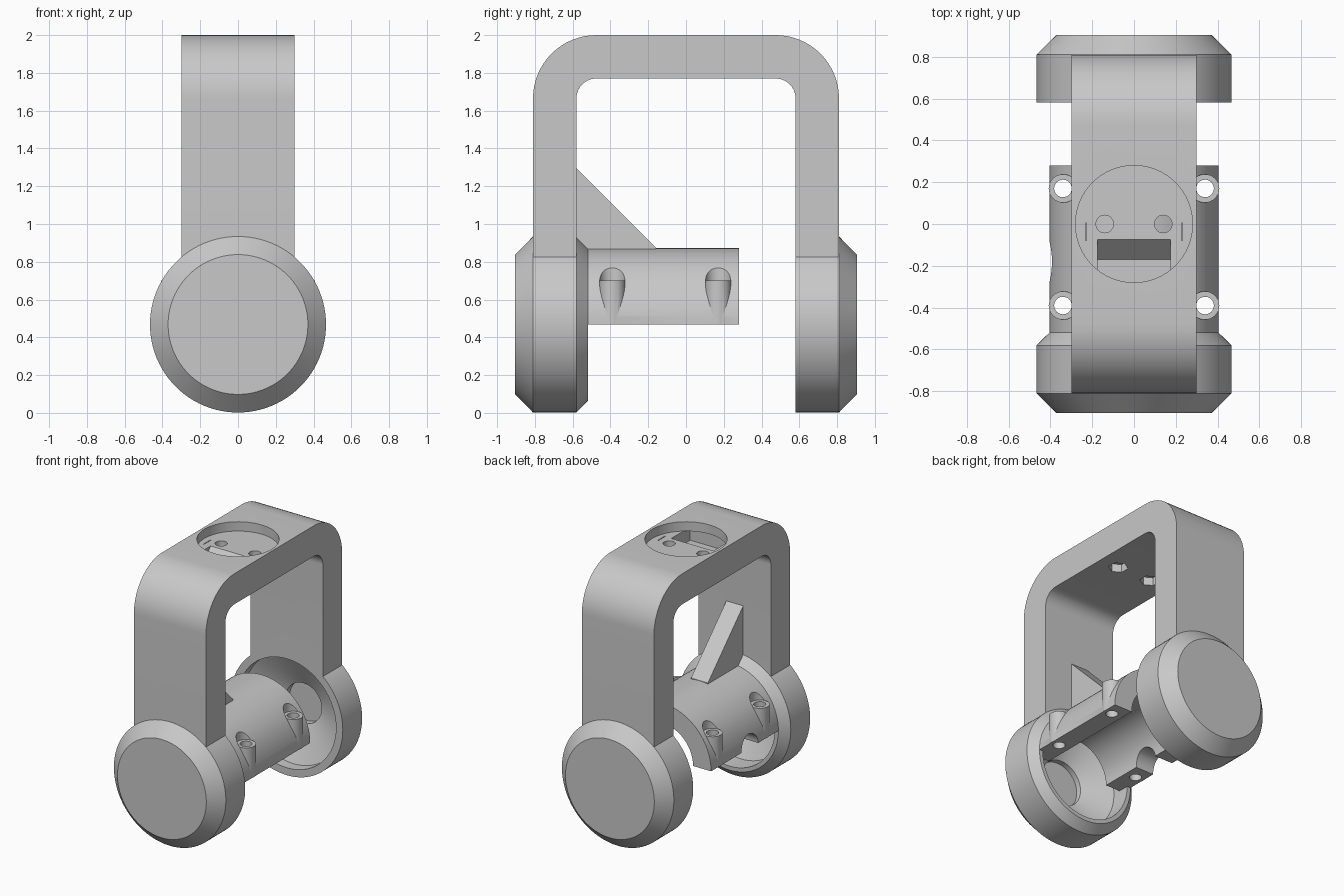
import bpy, bmesh, math
from mathutils import Matrix, Vector

cube = bpy.data.objects.get("Cube")
if cube:
    bpy.data.objects.remove(cube, do_unlink=True)

grey = bpy.data.materials.new("plain grey")
grey.use_nodes = True
COLOUR = (0.58, 0.58, 0.58, 1)
grey.diffuse_color = COLOUR
grey.node_tree.nodes["Principled BSDF"].inputs["Base Color"].default_value = COLOUR

AXIS_Z = 0.468   # height of the horizontal axis of cups and clamp


def finish(name, bm):
    bmesh.ops.recalc_face_normals(bm, faces=bm.faces)
    me = bpy.data.meshes.new(name)
    bm.to_mesh(me)
    bm.free()
    me.materials.append(grey)
    ob = bpy.data.objects.new(name, me)
    bpy.context.collection.objects.link(ob)
    return ob


def prism(name, yz, x0, x1):
    """Extrude a (y, z) outline along x."""
    bm = bmesh.new()
    face = bm.faces.new([bm.verts.new((x0, y, z)) for y, z in yz])
    ext = bmesh.ops.extrude_face_region(bm, geom=[face])["geom"]
    moved = [v for v in ext if isinstance(v, bmesh.types.BMVert)]
    bmesh.ops.translate(bm, verts=moved, vec=(x1 - x0, 0, 0))
    return finish(name, bm)


def box(name, x0, x1, y0, y1, z0, z1):
    return prism(name, [(y0, z0), (y1, z0), (y1, z1), (y0, z1)], x0, x1)


def lathe(name, profile, n=96):
    """Solid of revolution round the y axis from (radius, y) points."""
    bm = bmesh.new()
    rings = []
    for r, y in profile:
        rings.append([bm.verts.new((r * math.sin(2 * math.pi * i / n), y,
                                    AXIS_Z + r * math.cos(2 * math.pi * i / n)))
                      for i in range(n)])
    for a, b in zip(rings, rings[1:]):
        for i in range(n):
            j = (i + 1) % n
            bm.faces.new((a[i], a[j], b[j], b[i]))
    bm.faces.new(rings[0])
    bm.faces.new(rings[-1])
    return finish(name, bm)


def rod(name, r, start, end, n=32):
    """Cylinder between two points."""
    a, b = Vector(start), Vector(end)
    turn = (b - a).to_track_quat("Z", "Y").to_matrix().to_4x4()
    bm = bmesh.new()
    bmesh.ops.create_cone(bm, cap_ends=True, segments=n, radius1=r, radius2=r,
                          depth=(b - a).length,
                          matrix=Matrix.Translation((a + b) / 2) @ turn)
    return finish(name, bm)


def combine(target, other, operation="DIFFERENCE"):
    mod = target.modifiers.new("cut", "BOOLEAN")
    mod.operation = operation
    mod.solver = "EXACT"
    mod.object = other
    bpy.context.view_layer.objects.active = target
    bpy.ops.object.modifier_apply(modifier=mod.name)
    bpy.data.objects.remove(other, do_unlink=True)


def arc(cy, cz, r, a0, a1, n=16):
    return [(cy + r * math.cos(math.radians(a0 + (a1 - a0) * i / n)),
             cz + r * math.sin(math.radians(a0 + (a1 - a0) * i / n)))
            for i in range(n + 1)]


# Arched handle: outer and inner rounded outlines share corner centres
CY, CZ, LEG = 0.475, 1.665, 0.70
outline = [(0.81, LEG)] + arc(CY, CZ, 0.335, 0, 90) + arc(-CY, CZ, 0.335, 90, 180)
outline += [(-0.81, LEG), (-0.58, LEG)]
outline += arc(-CY, CZ, 0.105, 180, 90) + arc(CY, CZ, 0.105, 90, 0) + [(0.58, LEG)]
handle = prism("arched_handle", outline, -0.30, 0.30)

# Round recess on top, with a slot that slopes down and runs on under the rim
combine(handle, rod("recess", 0.28, (0, 0, 1.93), (0, 0, 2.1), 64))
combine(handle, prism("slot", [(-0.075, 1.95), (-0.075, 1.93), (-0.17, 1.83),
                               (-0.30, 1.83), (-0.30, 1.93), (-0.21, 1.93),
                               (-0.21, 1.95)], -0.175, 0.175))
for s in (-1, 1):
    combine(handle, box("slit", s * 0.23 - 0.003, s * 0.23 + 0.003,
                        -0.08, 0.005, 1.88, 1.95))
    # Screw holes with hexagonal nut pockets underneath
    combine(handle, rod("screw", 0.042, (s * 0.14, 0, 1.7), (s * 0.14, 0, 2.1)))
    combine(handle, rod("nut", 0.068, (s * 0.14, 0, 1.7), (s * 0.14, 0, 1.83), 6))

# Cups, with hollows facing each other
front_cup = lathe("front_cup", [(0.37, -0.905), (0.466, -0.81),
                                (0.466, -0.58), (0.405, -0.52)])
back_cup = lathe("back_cup", [(0.37, 0.905), (0.466, 0.81), (0.466, 0.58)])
FRONT_HOLLOW = [(0.375, -0.45), (0.375, -0.66), (0.17, -0.77), (0.17, -0.81)]
BACK_HOLLOW = [(0.41, 0.5), (0.41, 0.66), (0.15, 0.78), (0.15, 0.83)]
for cup, hollow in ((front_cup, FRONT_HOLLOW), (back_cup, BACK_HOLLOW)):
    combine(cup, lathe("hollow", hollow))
    combine(handle, lathe("hollow", hollow))

# Half-round clamp shell with upright screw bosses
clamp = lathe("clamp_shell", [(0.405, -0.60), (0.405, 0.28)])
combine(clamp, lathe("bore", [(0.255, -1), (0.255, 1)]))
combine(clamp, box("lower_half", -1, 1, -1, 1, -1, AXIS_Z))
for x in (-0.34, 0.34):
    for y in (-0.39, 0.17):
        combine(clamp, rod("boss", 0.068, (x, y, AXIS_Z), (x, y, 0.70)), "UNION")
        combine(clamp, rod("screw_head", 0.068, (x, y, 0.70), (x, y, 1)))
        combine(clamp, rod("screw", 0.042, (x, y, 0.3), (x, y, 0.9)))
# Cable notch through one side wall
combine(clamp, rod("notch", 0.10, (-0.6, -0.18, AXIS_Z), (-0.1, -0.18, AXIS_Z)))

# Triangular brace between handle and clamp
brace = prism("brace", [(-0.60, 0.80), (-0.60, 1.31), (-0.58, 1.295),
                        (-0.16, 0.875), (-0.16, 0.80)], -0.07, 0.07)

for ob in (handle, front_cup, back_cup, clamp, brace):
    bpy.ops.object.select_all(action="DESELECT")
    ob.select_set(True)
    bpy.context.view_layer.objects.active = ob
    bpy.ops.object.shade_smooth_by_angle(angle=math.radians(25))
